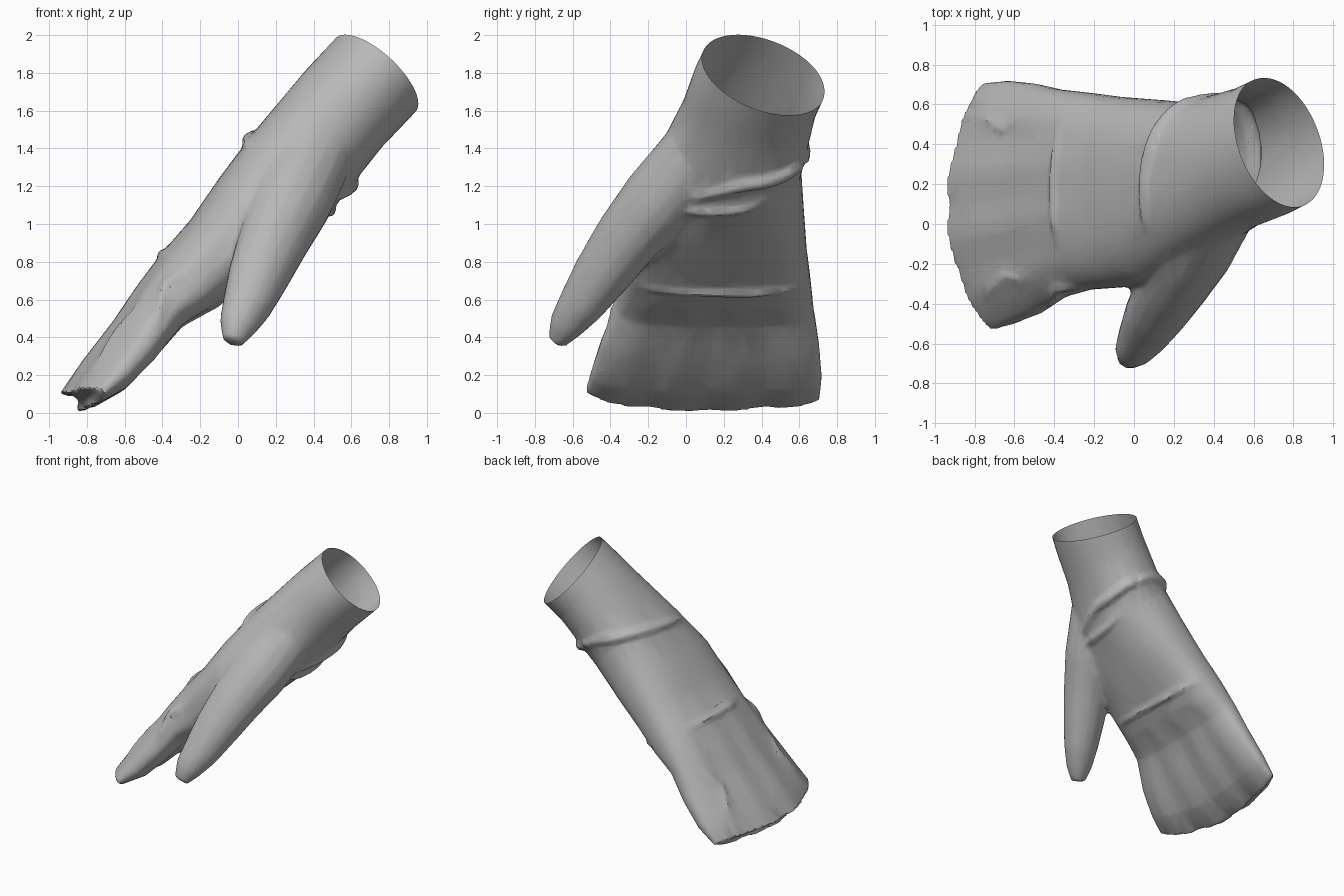
import bpy, bmesh, math
from mathutils import Vector

cube = bpy.data.objects.get("Cube")
if cube:
    bpy.data.objects.remove(cube)

N = Vector((-0.70, 0, 0.714))      # back-of-hand direction
D = Vector((0.714, 0, 0.70))       # fingertip-to-wrist direction

# hand sections: centre x, centre z, half thickness, y min, y max,
# edge droop, edge setback, finger ripple, roundness (1 = ellipse)
SECTIONS = [
    (0.88, 1.95, 0.288, 0.12, 0.85, 0, 0, 0, 1.0),
    (0.722, 1.782, 0.288, 0.04, 0.77, 0, 0, 0, 1.0),
    (0.56, 1.61, 0.287, -0.02, 0.69, 0, 0, 0, 0.95),
    (0.295, 1.285, 0.293, -0.18, 0.61, 0, 0, 0, 0.85),
    (0.09, 1.06, 0.265, -0.30, 0.625, 0.01, 0, 0, 0.80),
    (-0.095, 0.86, 0.225, -0.32, 0.64, 0.01, 0, 0, 0.76),
    (-0.25, 0.71, 0.207, -0.33, 0.66, 0.02, 0, 0.003, 0.75),
    (-0.41, 0.575, 0.160, -0.37, 0.675, 0.04, 0.02, 0.006, 0.75),
    (-0.565, 0.378, 0.142, -0.45, 0.705, 0.06, 0.05, 0.008, 0.75),
    (-0.735, 0.19, 0.123, -0.50, 0.72, 0.07, 0.10, 0.008, 0.75),
    (-0.90, 0.048, 0.068, -0.535, 0.71, 0.085, 0.15, 0.006, 0.75),
]


def power(v, p):
    return math.copysign(abs(v) ** p, v)


def hand_point(s, deg):
    """Surface point at a section position s and an angle round the hand."""
    i = min(int(s), len(SECTIONS) - 2)
    f = s - i
    cx, cz, t, y0, y1, droop, back, ripple, e = (
        a + (b - a) * f for a, b in zip(SECTIONS[i], SECTIONS[i + 1]))
    a = math.radians(deg)
    u, v = power(math.cos(a), e), power(math.sin(a), e)
    wave = ripple * math.cos(4 * math.pi * u + math.pi)
    p = Vector((cx, (y0 + y1) / 2 + u * (y1 - y0) / 2, cz))
    p += N * (v * (t + wave) - droop * u * u)
    return p + D * (back * (1 - 0.2 * u) * u * u)


def loft(bm, rings):
    """Skin a closed tube through rings of points."""
    rows = [[bm.verts.new(p) for p in ring] for ring in rings]
    n = len(rows[0])
    for a, b in zip(rows, rows[1:]):
        for j in range(n):
            k = (j + 1) % n
            bm.faces.new((a[j], a[k], b[k], b[j]))
    bm.faces.new(rows[0][::-1])
    bm.faces.new(rows[-1])


def tube(bm, path, sides=12, squash=1.0):
    """Tube along (point, radius) pairs."""
    rings = []
    for i, (p, r) in enumerate(path):
        t = (path[min(i + 1, len(path) - 1)][0] - path[max(i - 1, 0)][0]).normalized()
        ref = N if abs(t.dot(N)) < 0.9 else Vector((0, 1, 0))
        v = (ref - t * ref.dot(t)).normalized()
        u = t.cross(v)
        angles = [2 * math.pi * k / sides for k in range(sides)]
        rings.append([p + (u * math.cos(a) * squash + v * math.sin(a)) * r for a in angles])
    loft(bm, rings)


def fold(bm, points, radius):
    """Raised cloth fold across the hand surface, thin at both ends."""
    path = []
    steps = 6
    for (s0, a0), (s1, a1) in zip(points, points[1:]):
        for k in range(steps):
            f = k / steps
            path.append(hand_point(s0 + (s1 - s0) * f, a0 + (a1 - a0) * f))
    path.append(hand_point(*points[-1]))
    last = len(path) - 1
    tube(bm, [(p, radius * (0.3 + 0.7 * math.sin(math.pi * i / last)))
              for i, p in enumerate(path)], sides=6)


bm = bmesh.new()

# forearm, palm and finger mitt
levels = [i / 2 for i in range(2 * len(SECTIONS) - 1)]
loft(bm, [[hand_point(s, 360 * k / 64) for k in range(64)] for s in levels])

# thumb, with its mount running up into the wrist
tube(bm, [(Vector(p), r) for p, r in [
    ((0.50, 0.20, 1.55), 0.19), ((0.40, 0.06, 1.37), 0.215),
    ((0.285, -0.15, 1.12), 0.215), ((0.19, -0.315, 0.92), 0.19),
    ((0.11, -0.45, 0.73), 0.165), ((0.05, -0.555, 0.575), 0.135),
    ((0.0, -0.635, 0.465), 0.102), ((-0.03, -0.685, 0.375), 0.055)]],
    sides=16, squash=0.9)

# cloth folds: wrist wrap in two lengths, palm wrist crease
fold(bm, [(3.3, 120), (3.2, 90), (2.85, 25), (2.65, -10)], 0.04)
fold(bm, [(2.75, 30), (2.55, -40), (2.6, -85), (2.9, -120)], 0.045)
fold(bm, [(2.9, -60), (3.05, -90), (3.15, -130)], 0.03)
# knuckles, palm crease, thumb web and finger wrinkles
fold(bm, [(6.05, 120), (6.1, 90), (6.0, 50)], 0.025)
fold(bm, [(5.6, -15), (5.5, -60), (5.45, -100), (5.5, -150)], 0.028)
fold(bm, [(5.9, 168), (6.6, 155), (7.5, 178)], 0.03)
fold(bm, [(7.4, 45), (8.2, 60), (9.2, 50)], 0.02)
fold(bm, [(7.4, 135), (8.2, 125), (9.2, 135)], 0.02)

bmesh.ops.recalc_face_normals(bm, faces=bm.faces)
mesh = bpy.data.meshes.new("glove_parts")
bm.to_mesh(mesh)
bm.free()
glove = bpy.data.objects.new("glove", mesh)
bpy.context.collection.objects.link(glove)

# fuse the parts into one skin, soften it, then reduce to coarse facets
remesh = glove.modifiers.new("fuse", 'REMESH')
remesh.mode = 'VOXEL'
remesh.voxel_size = 0.018
smooth = glove.modifiers.new("soften", 'SMOOTH')
smooth.factor = 0.5
smooth.iterations = 3
reduce = glove.modifiers.new("facet", 'DECIMATE')
reduce.ratio = 0.08
graph = bpy.context.evaluated_depsgraph_get()
graph.update()
fused = bpy.data.meshes.new_from_object(glove.evaluated_get(graph))
glove.modifiers.clear()
glove.data = fused
bpy.data.meshes.remove(mesh)
fused.name = "glove"

# cut the open cuff and stand the fingertips on the ground
bm = bmesh.new()
bm.from_mesh(fused)
bmesh.ops.bisect_plane(bm, geom=bm.verts[:] + bm.edges[:] + bm.faces[:],
                       plane_co=(0.73, 0.405, 1.79), plane_no=(0.634, 0.339, 0.694),
                       clear_outer=True)
ground = min(v.co.z for v in bm.verts)
bmesh.ops.translate(bm, verts=bm.verts, vec=(0, 0, -ground))
bm.to_mesh(fused)
bm.free()

# grey cloth
mat = bpy.data.materials.new("grey cloth")
mat.use_nodes = True
colour = (0.48, 0.48, 0.48, 1)
mat.diffuse_color = colour
shader = next(n for n in mat.node_tree.nodes if n.type == 'BSDF_PRINCIPLED')
shader.inputs["Base Color"].default_value = colour
shader.inputs["Roughness"].default_value = 0.8
fused.materials.clear()
fused.materials.append(mat)

bpy.ops.object.select_all(action='DESELECT')
glove.select_set(True)
bpy.context.view_layer.objects.active = glove
bpy.ops.object.shade_smooth_by_angle(angle=math.radians(35))
